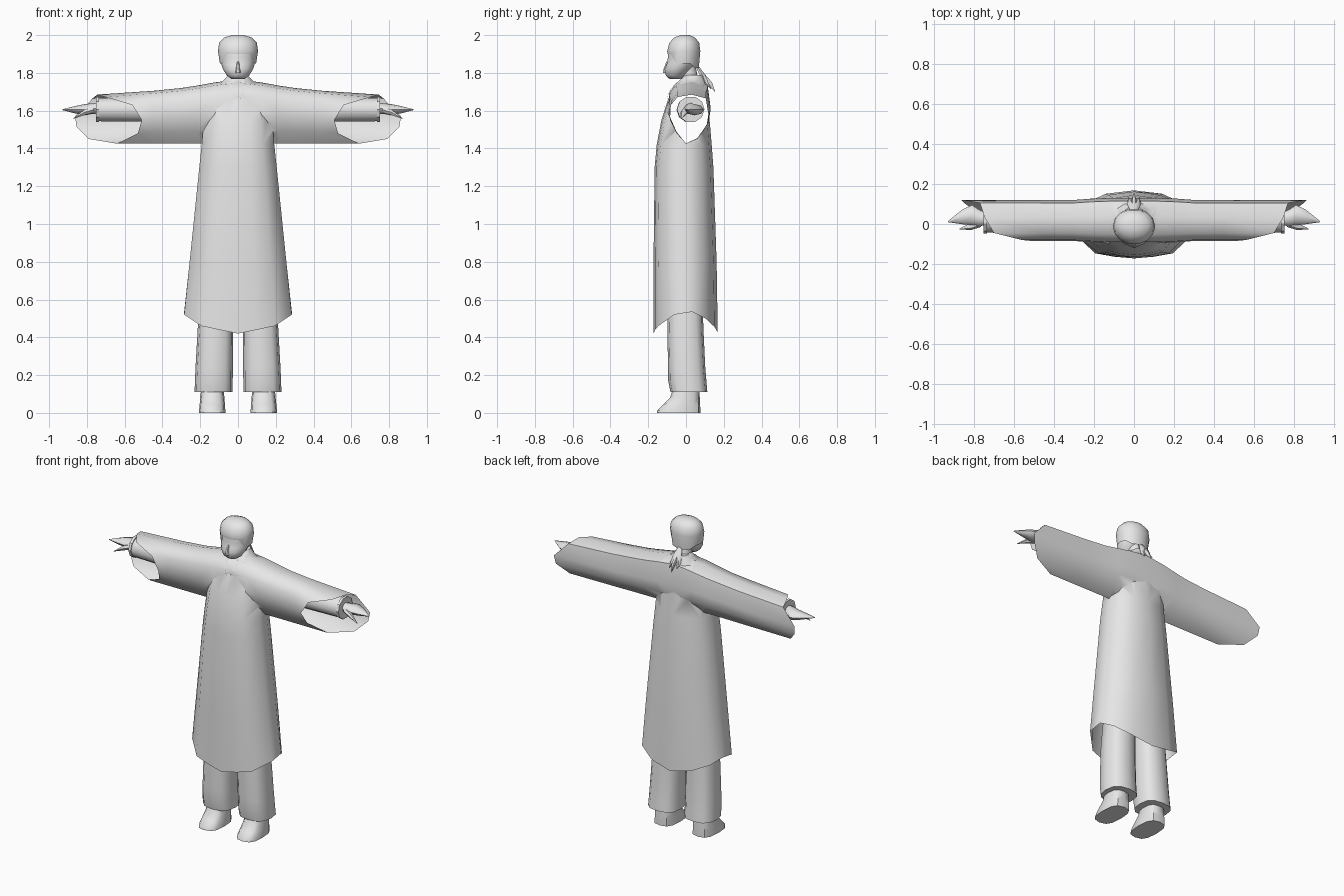
import bpy, bmesh, math
from mathutils import Vector

if "Cube" in bpy.data.objects:
    bpy.data.objects.remove(bpy.data.objects["Cube"])

cloth = bpy.data.materials.new("plain_grey")
cloth.diffuse_color = (0.8, 0.8, 0.8, 1)
cloth.use_nodes = True
cloth.node_tree.nodes["Principled BSDF"].inputs["Base Color"].default_value = cloth.diffuse_color


def smooth(ob, angle=50):
    bpy.ops.object.select_all(action='DESELECT')
    ob.select_set(True)
    bpy.context.view_layer.objects.active = ob
    bpy.ops.object.shade_smooth_by_angle(angle=math.radians(angle))


def loft(name, rings, caps=(True, True), open_mark=(0, 0), angle=50):
    """Skin a list of equal-length rings; caps are fans, marked ones get slot 1."""
    bm = bmesh.new()
    loops = [[bm.verts.new(p) for p in r] for r in rings]
    n = len(loops[0])
    for a, b in zip(loops, loops[1:]):
        for i in range(n):
            j = (i + 1) % n
            bm.faces.new((a[i], a[j], b[j], b[i]))
    for loop, cap, mark in ((loops[0], caps[0], open_mark[0]), (loops[-1], caps[1], open_mark[1])):
        if cap:
            c = bm.verts.new(sum((v.co for v in loop), Vector()) / n)
            for i in range(n):
                bm.faces.new((loop[i], loop[(i + 1) % n], c)).material_index = mark
    bmesh.ops.recalc_face_normals(bm, faces=bm.faces)
    me = bpy.data.meshes.new(name)
    bm.to_mesh(me)
    bm.free()
    me.materials.append(cloth)
    if any(open_mark):
        me.materials.append(cloth)
    ob = bpy.data.objects.new(name, me)
    bpy.context.collection.objects.link(ob)
    smooth(ob, angle)
    return ob


def oval(z, x0, x1, y0, y1, n=12, power=1.0):
    """Horizontal ring between x0..x1 and y0..y1, boxier for power < 1."""
    pts = []
    for i in range(n):
        a = 2 * math.pi * i / n
        c, s = math.cos(a), math.sin(a)
        c = math.copysign(abs(c) ** power, c)
        s = math.copysign(abs(s) ** power, s)
        pts.append(((x0 + x1) / 2 + c * (x1 - x0) / 2, (y0 + y1) / 2 + s * (y1 - y0) / 2, z))
    return pts


# Robe body: half section (x, y, hem height) mirrored to a full ring
half = [(0, -1, .42), (.35, -.95, .44), (.68, -.85, .46), (1, -.35, .52), (1, .2, .535),
        (.85, .62, .50), (.5, .9, .455), (0, 1, .425)]
section = half + [(-x, y, z) for x, y, z in half[-2:0:-1]]


def robe_ring(z, w, yf, yb):
    return [(x * w, (yf + yb) / 2 + y * (yb - yf) / 2, hz if z is None else z) for x, y, hz in section]


robe = loft("robe", [robe_ring(*r) for r in (
    (None, .285, -.172, .168), (.8, .256, -.172, .162), (1.3, .205, -.166, .145),
    (1.42, .192, -.155, .136), (1.55, .18, -.13, .125), (1.66, .15, -.095, .118),
    (1.73, .11, -.06, .11), (1.772, .065, -.025, .097), (1.79, .05, -.012, .09))],
    open_mark=(1, 0))

# Wide sleeves: cuff rim (x, y, z) is cut back at the front and long at the back
cuff = [(.745, .03, 1.685), (.70, -.045, 1.672), (.56, -.08, 1.63), (.51, -.085, 1.55),
        (.53, -.05, 1.48), (.64, .0, 1.425), (.79, .06, 1.45), (.855, .11, 1.515),
        (.862, .12, 1.57), (.77, .105, 1.665)]


def sleeve_ring(x, top, grow):
    k = (top - 1.42) / (1.685 - 1.42)
    return [(x, .015 + (y - .015) * grow, 1.42 + (z - 1.42) * k) for _, y, z in cuff]


right = [sleeve_ring(.12, 1.75, 1.1), sleeve_ring(.22, 1.732, 1.06), sleeve_ring(.30, 1.72, 1),
         sleeve_ring(.45, 1.705, 1), cuff]
left = [[(-x, y, z) for x, y, z in r] for r in reversed(right)]
sleeves = loft("sleeves", left + [sleeve_ring(0, 1.765, 1.1)] + right, open_mark=(1, 1))

# Join sleeves to robe, then open the hem and cuffs
mod = robe.modifiers.new("join", 'BOOLEAN')
mod.operation, mod.solver, mod.object = 'UNION', 'EXACT', sleeves
bpy.context.view_layer.objects.active = robe
bpy.ops.object.modifier_apply(modifier="join")
bpy.data.objects.remove(sleeves)
bm = bmesh.new()
bm.from_mesh(robe.data)
bmesh.ops.delete(bm, geom=[f for f in bm.faces if f.material_index == 1], context='FACES')
bm.to_mesh(robe.data)
bm.free()
while len(robe.data.materials) > 1:
    robe.data.materials.pop()
smooth(robe, 60)
bpy.context.view_layer.update()


# Collar lapels: thin strips laid on the chest in a V
def on_chest(x, z):
    hit, loc, _, _ = robe.ray_cast(Vector((x, -1, z)), Vector((0, 1, 0)))
    return (x, (loc.y if hit else -.03) - .006, z)


for s, side in ((1, "right"), (-1, "left")):
    rows = []
    for t in (0, .25, .5, .75, 1):
        z = 1.62 + .15 * t
        rows.append([on_chest(s * .042 * t, z), on_chest(s * (.042 * t + .012 * t + .002), z)])
    bm = bmesh.new()
    vs = [[bm.verts.new(p) for p in r] for r in rows]
    for a, b in zip(vs, vs[1:]):
        bm.faces.new((a[0], a[1], b[1], b[0]) if s > 0 else (a[1], a[0], b[0], b[1]))
    me = bpy.data.meshes.new("lapel_" + side)
    bm.to_mesh(me)
    bm.free()
    me.materials.append(cloth)
    bpy.context.collection.objects.link(bpy.data.objects.new("lapel_" + side, me))

# Neck and head
loft("neck", [oval(1.72, -.05, .05, -.02, .08), oval(1.79, -.045, .045, -.03, .06),
              oval(1.84, -.045, .045, -.04, .05)])
head_rows = ((1.768, .035, -.088, -.03), (1.785, .058, -.108, 0), (1.82, .08, -.115, .032),
             (1.845, .088, -.104, .052), (1.88, .093, -.098, .068), (1.92, .096, -.097, .074),
             (1.955, .09, -.086, .068), (1.985, .066, -.062, .045), (1.994, .03, -.035, .02))
loft("head", [oval(z, -w, w, f, b, 14) for z, w, f, b in head_rows])
loft("nose", [oval(1.80, -.014, .014, -.122, -.1, 6), oval(1.815, -.013, .013, -.122, -.1, 6),
              oval(1.86, -.005, .005, -.105, -.09, 6)])

# Hair cap: arched at the forehead, low at the temples and nape
hair = []
for z, w, f, b in ((None, .096, -.1, .07), (1.915, .106, -.102, .078), (1.96, .1, -.09, .072),
                   (1.988, .072, -.062, .048), (2.0, .03, -.03, .02)):
    ring = oval(0, -w, w, f, b, 14)
    hair.append([(x, y, z if z else (1.9 if y < -.07 else 1.85 if y < .03 else 1.825)) for x, y, _ in ring])
loft("hair", hair, caps=(False, True))

# Ponytail strands fanning out at the back
for i, (tx, ty, tz) in enumerate(((0, .155, 1.70), (.028, .135, 1.715), (-.028, .135, 1.725))):
    loft("ponytail_strand_%d" % (i + 1), [
        oval(1.84, -.01, .01, .045, .065, 6),
        oval(1.79, tx * .5 - .016, tx * .5 + .016, .07, .105, 6),
        oval(1.75, tx * .8 - .012, tx * .8 + .012, ty - .05, ty - .015, 6),
        oval(tz, tx - .001, tx + .001, ty - .003, ty, 6)])

# Limbs, one set per side
for s, side in ((1, "right"), (-1, "left")):
    def m(rings):
        return [[(s * x, y, z) for x, y, z in r] for r in rings]

    def across(x, y, z, ry, rz, n=10):
        return [(x, y + ry * math.cos(2 * math.pi * i / n), z + rz * math.sin(2 * math.pi * i / n))
                for i in range(n)]

    # Inner sleeve with cuff band
    loft("inner_sleeve_" + side, m([across(.42, .02, 1.605, .07, .068), across(.74, .025, 1.605, .068, .064)]),
         caps=(False, True))
    loft("cuff_band_" + side, m([across(.735, .025, 1.607, .073, .07), across(.752, .025, 1.607, .073, .07)]),
         angle=30)
    # Hand: palm tapering to joined fingers, with thumb and lower finger
    loft("hand_" + side, m([across(.74, .025, 1.612, .03, .03, 8), across(.775, .03, 1.61, .042, .028, 8),
                            across(.81, .045, 1.605, .05, .03, 8), across(.86, .035, 1.605, .036, .02, 8),
                            across(.93, .012, 1.605, .003, .002, 8)]))
    loft("thumb_" + side, m([across(.765, .005, 1.605, .02, .018, 6), across(.815, -.012, 1.59, .018, .016, 6),
                             across(.872, -.025, 1.558, .002, .002, 6)]))
    # Trouser leg, bulging slightly at the lower front
    loft("trouser_leg_" + side, m([oval(z, a, b, f, k, 12, .75) for z, a, b, f, k in (
        (.11, .028, .23, -.082, .113), (.17, .028, .228, -.094, .108), (.24, .027, .225, -.095, .102),
        (.45, .025, .213, -.099, .092), (.9, .015, .17, -.09, .08))]))
    # Shoe: low pointed toe under a higher ankle
    loft("shoe_" + side, m([oval(z, a, b, f, k, 12, .7) for z, a, b, f, k in (
        (0, .066, .207, -.155, .076), (.014, .067, .206, -.152, .076), (.045, .069, .203, -.12, .075),
        (.08, .072, .199, -.085, .073), (.14, .077, .194, -.065, .07))]), angle=40)
